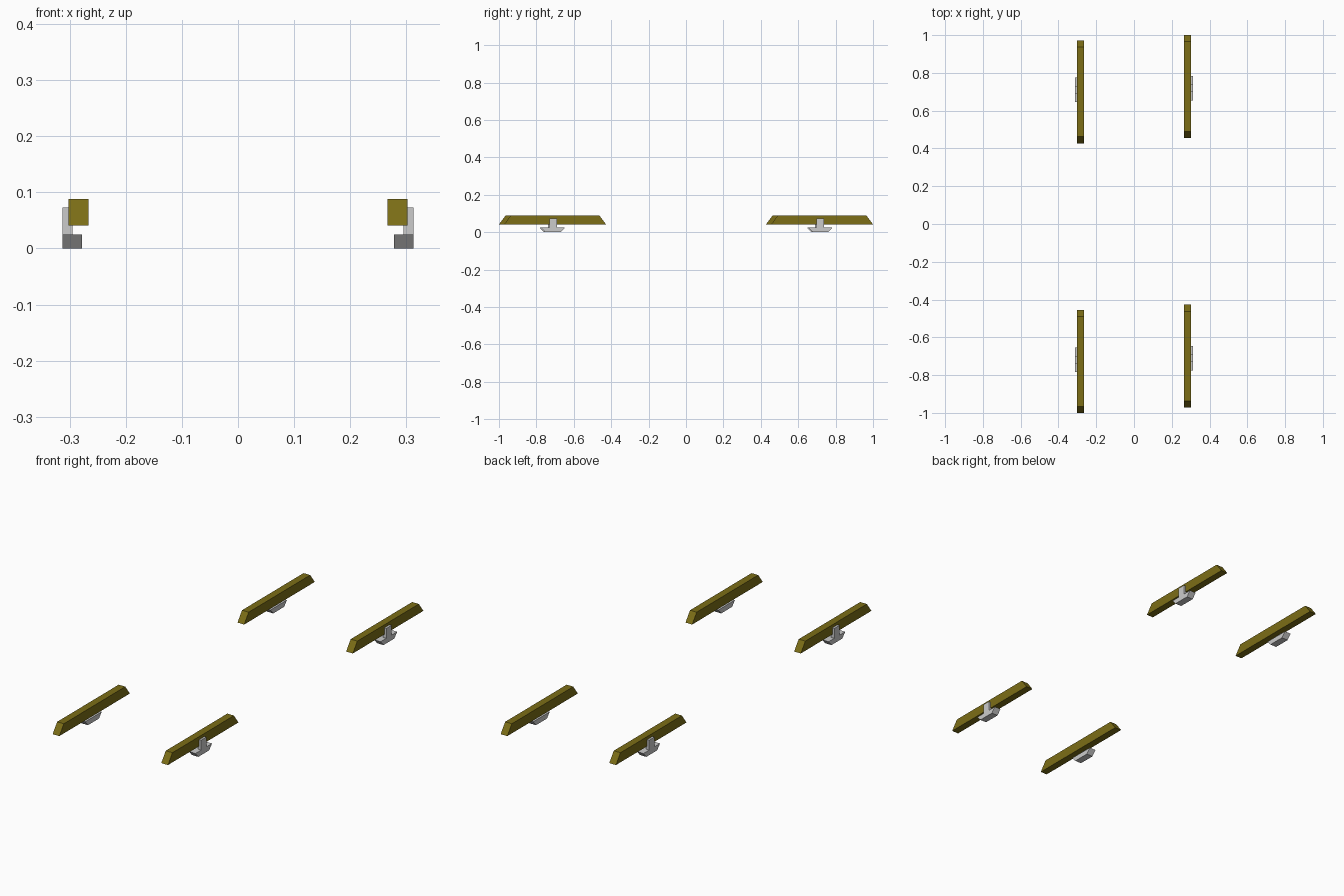
import bpy, bmesh

if "Cube" in bpy.data.objects:
    bpy.data.objects.remove(bpy.data.objects["Cube"])

wood = bpy.data.materials.new("olive_paint")
wood.diffuse_color = (0.20, 0.155, 0.008, 1)
wood.use_nodes = True
wood.node_tree.nodes["Principled BSDF"].inputs["Base Color"].default_value = wood.diffuse_color


def extrude_profile(name, profile, x0, x1, mat=None):
    """Extrude a (y, z) outline between two x positions."""
    bm = bmesh.new()
    face = bm.faces.new([bm.verts.new((x0, y, z)) for y, z in profile])
    geo = bmesh.ops.extrude_face_region(bm, geom=[face])["geom"]
    verts = [v for v in geo if isinstance(v, bmesh.types.BMVert)]
    bmesh.ops.translate(bm, verts=verts, vec=(x1 - x0, 0, 0))
    bmesh.ops.recalc_face_normals(bm, faces=bm.faces)
    mesh = bpy.data.meshes.new(name)
    bm.to_mesh(mesh)
    bm.free()
    ob = bpy.data.objects.new(name, mesh)
    bpy.context.collection.objects.link(ob)
    if mat:
        mesh.materials.append(mat)
    return ob


def trapezoid(yc, bottom, top, z0, z1):
    """Outline with half widths at bottom and top."""
    return [(yc - bottom, z0), (yc + bottom, z0), (yc + top, z1), (yc - top, z1)]


# side, beam centre y, foot centre y
places = {
    "back_left": (-1, 0.700, 0.711),
    "back_right": (1, 0.7275, 0.719),
    "front_left": (-1, -0.7275, -0.719),
    "front_right": (1, -0.700, -0.711),
}

for label, (s, beam_y, foot_y) in places.items():
    # long beam with sloped ends
    extrude_profile("beam_" + label, trapezoid(beam_y, 0.2725, 0.2375, 0.041, 0.088),
                    s * 0.266, s * 0.302, wood)
    # upright bracket on the outer side
    extrude_profile("bracket_" + label, trapezoid(foot_y, 0.02, 0.02, 0.025, 0.073),
                    s * 0.295, s * 0.3125)
    # foot, narrower at the bottom
    extrude_profile("foot_" + label, trapezoid(foot_y, 0.042, 0.064, 0.0, 0.025),
                    s * 0.278, s * 0.3125)
